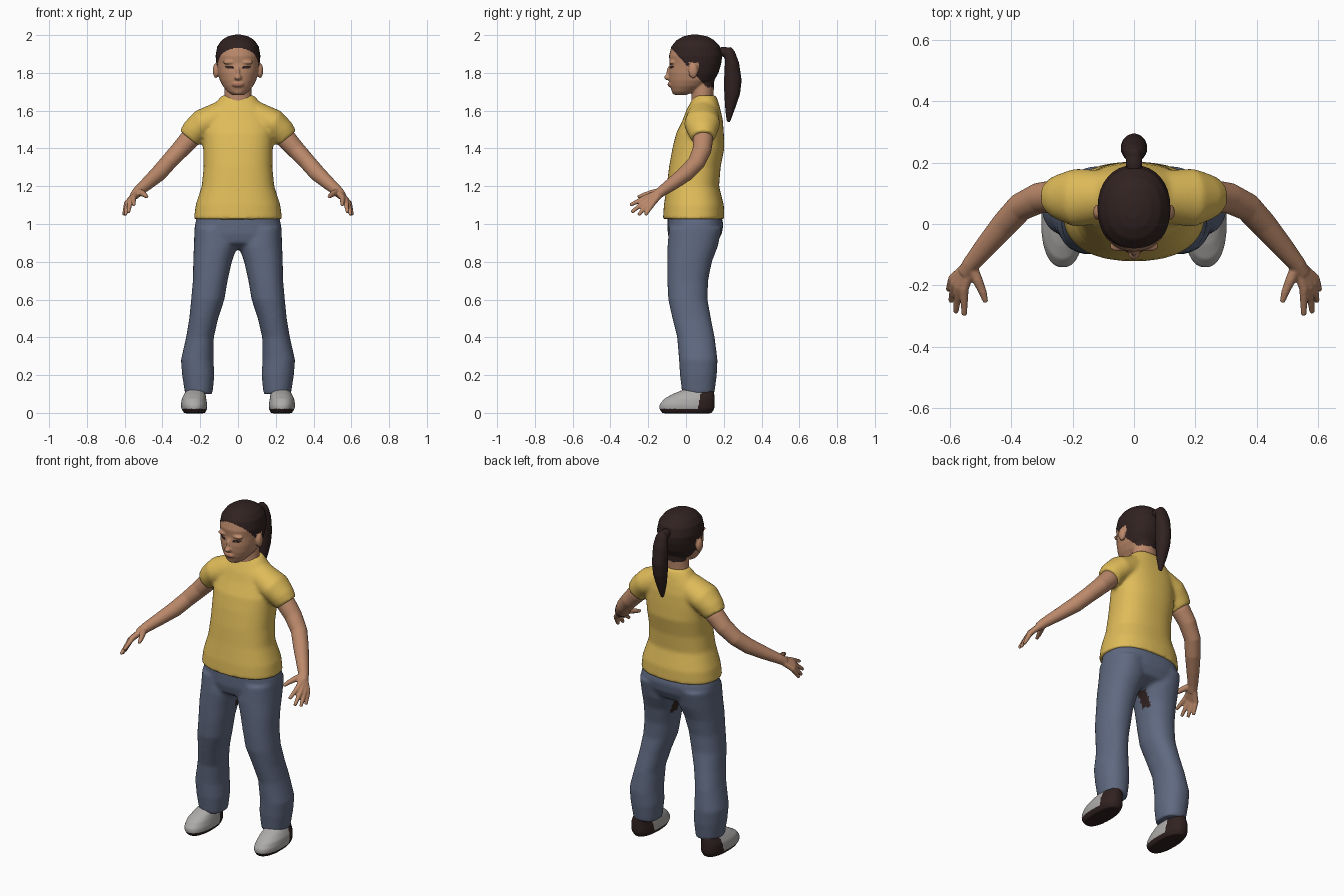
import bpy, bmesh, math
from mathutils import Vector, Matrix

cube = bpy.data.objects.get("Cube")
if cube:
    bpy.data.objects.remove(cube, do_unlink=True)


def material(name, color):
    mat = bpy.data.materials.new(name)
    mat.use_nodes = True
    mat.diffuse_color = (*color, 1)
    mat.node_tree.nodes["Principled BSDF"].inputs["Base Color"].default_value = (*color, 1)
    return mat


skin = material("skin", (.50, .25, .145))
lip = material("lip", (.40, .17, .11))
dark = material("dark_brown", (.030, .016, .015))
yellow = material("shirt_yellow", (.74, .50, .10))
denim = material("denim_blue", (.115, .143, .22))
grey = material("shoe_grey", (.42, .41, .40))


def signed_power(value, power):
    return math.copysign(abs(value) ** power, value)


def loft(bm, rings, side=1, upright=False, power=2.0, sides=32):
    """Closed tube through rings of (x, y, z, radius a, radius b)."""
    centres = [Vector(r[:3]) for r in rings]
    loops = []
    for i, ring in enumerate(rings):
        tangent = centres[min(i + 1, len(rings) - 1)] - centres[max(i - 1, 0)]
        if upright:
            tangent = Vector((0, 0, 1))
        tangent.normalize()
        across = Vector((0, 1, 0)).cross(tangent).normalized()
        other = tangent.cross(across)
        loop = []
        for k in range(sides):
            angle = math.tau * k / sides
            p = (centres[i] + across * ring[3] * signed_power(math.cos(angle), 2 / power)
                 + other * ring[4] * signed_power(math.sin(angle), 2 / power))
            loop.append(bm.verts.new((p.x * side, p.y, p.z)))
        loops.append(loop)
    for low, high in zip(loops, loops[1:]):
        for k in range(sides):
            n = (k + 1) % sides
            bm.faces.new((low[k], low[n], high[n], high[k]))
    bm.faces.new(loops[0])
    bm.faces.new(loops[-1])


def box_rings(rows):
    """Turn (x min, x max, y min, y max, z) extents into rings."""
    return [((a + b) / 2, (c + d) / 2, z, (b - a) / 2, (d - c) / 2) for a, b, c, d, z in rows]


def centred(rows):
    return box_rings([(-w, w, c, d, z) for w, c, d, z in rows])


def ball(bm, centre, size):
    matrix = Matrix.Translation(centre) @ Matrix.Diagonal((*size, 1))
    bmesh.ops.create_uvsphere(bm, u_segments=24, v_segments=16, radius=1, matrix=matrix)


def finish(name, bm, materials, voxel, smooth, rule=None):
    """Fuse the pieces into one smooth skin, then colour faces by rule."""
    bmesh.ops.recalc_face_normals(bm, faces=bm.faces)
    mesh = bpy.data.meshes.new(name)
    bm.to_mesh(mesh)
    bm.free()
    obj = bpy.data.objects.new(name, mesh)
    bpy.context.scene.collection.objects.link(obj)
    remesh = obj.modifiers.new("fuse", 'REMESH')
    remesh.mode = 'VOXEL'
    remesh.voxel_size = voxel
    soften = obj.modifiers.new("soften", 'SMOOTH')
    soften.factor = .5
    soften.iterations = smooth
    graph = bpy.context.evaluated_depsgraph_get()
    fused = bpy.data.meshes.new_from_object(obj.evaluated_get(graph))
    obj.modifiers.clear()
    obj.data = fused
    fused.materials.clear()
    for mat in materials:
        fused.materials.append(mat)
    for face in fused.polygons:
        face.use_smooth = True
        face.material_index = rule(face.center, face.normal) if rule else 0
    return obj


# Head, neck, ears and face
bm = bmesh.new()
loft(bm, centred([(.085, .03, .155, 1.60), (.072, .03, .145, 1.67), (.07, .03, .15, 1.76)]), upright=True)
loft(bm, centred([
    (.032, -.058, .0, 1.683), (.055, -.074, .05, 1.70), (.08, -.084, .11, 1.73),
    (.096, -.090, .15, 1.76), (.107, -.092, .172, 1.80), (.115, -.086, .187, 1.85),
    (.119, -.090, .192, 1.89), (.110, -.078, .18, 1.94), (.087, -.050, .15, 1.973),
    (.055, -.015, .115, 1.993), (.02, .02, .07, 2.002)]), upright=True, power=2.15)
ball(bm, (0, -.096, 1.776), (.019, .02, .015))
ball(bm, (0, -.086, 1.80), (.011, .018, .035))
ball(bm, (0, -.082, 1.738), (.032, .016, .014))
ball(bm, (0, -.055, 1.70), (.03, .02, .016))
for s in (1, -1):
    ball(bm, (s * .117, .038, 1.812), (.016, .025, .04))
    ball(bm, (s * .045, -.072, 1.856), (.035, .018, .011))


def head_color(c, n):
    x = abs(c.x)
    ear = x > .112 and abs(c.y - .038) < .03 and abs(c.z - 1.812) < .043
    if c.z > max(1.845 - 1.1 * c.y, 1.725) and not ear:
        return 1
    if c.y < 0 and .022 < x < .068 and abs(c.z - 1.83 - .1 * (x - .045)) < .0065:
        return 1
    if c.y < -.06 and x < .03 and abs(c.z - 1.738) < .009:
        return 2
    return 0


finish("head", bm, [skin, dark, lip], .005, 3, head_color)

# Ponytail and its tie
bm = bmesh.new()
ball(bm, (0, .20, 1.912), (.028, .045, .026))
loft(bm, [(0, .226, 1.935, .015, .015), (0, .232, 1.905, .035, .028), (0, .243, 1.85, .043, .038),
          (0, .248, 1.76, .043, .047), (0, .244, 1.69, .040, .042), (0, .234, 1.62, .030, .028),
          (0, .224, 1.54, .010, .010)])
finish("ponytail", bm, [dark], .007, 2)

# Shirt with short sleeves
bm = bmesh.new()
loft(bm, centred([
    (.234, -.122, .203, 1.025), (.224, -.117, .20, 1.10), (.192, -.102, .175, 1.20),
    (.182, -.090, .183, 1.30), (.184, -.072, .203, 1.40), (.187, -.052, .20, 1.48),
    (.178, -.018, .195, 1.55), (.152, .003, .183, 1.605), (.115, .025, .172, 1.645),
    (.086, .045, .158, 1.68)]), upright=True, power=2.35, sides=48)
for s in (1, -1):
    loft(bm, [(.09, .09, 1.565, .085, .085), (.19, .085, 1.53, .077, .095),
              (.232, .088, 1.488, .071, .078), (.258, .09, 1.455, .063, .064)], s)
finish("shirt", bm, [yellow], .01, 5)

# Trousers: hips and two flared legs
bm = bmesh.new()
loft(bm, centred([
    (.18, -.03, .09, .865), (.218, -.085, .165, .90), (.228, -.097, .19, .95),
    (.227, -.097, .198, 1.0), (.215, -.098, .185, 1.05)]), upright=True, power=2.5, sides=48)
for s in (1, -1):
    loft(bm, box_rings([
        (.135, .28, -.02, .15, .10), (.125, .296, -.032, .163, .20), (.130, .302, -.037, .167, .28),
        (.128, .275, -.047, .152, .40), (.105, .258, -.072, .132, .50), (.072, .248, -.094, .114, .60),
        (.055, .239, -.099, .117, .70), (.033, .237, -.099, .137, .80), (.004, .234, -.098, .168, .88),
        (.02, .230, -.09, .19, .98)]), s, upright=True, power=2.2)


def trouser_color(c, n):
    inner = n.x * c.x < 0 and abs(c.x) < .055
    return 1 if inner and .77 < c.z < .86 and abs(c.y - .05) < .03 else 0


finish("trousers", bm, [denim, dark], .01, 5, trouser_color)

# Arms with hands, and shoes, one per side
FINGERS = [((.553, -.212, 1.140), (.552, -.297, 1.100)), ((.570, -.207, 1.127), (.580, -.288, 1.062)),
           ((.583, -.195, 1.115), (.596, -.252, 1.047)), ((.590, -.178, 1.107), (.604, -.215, 1.047))]


def shoe_color(c, n):
    return 1 if c.z < .022 or c.y > .07 + .2 * (c.z - .06) else 0


for s, label in ((1, "left"), (-1, "right")):
    bm = bmesh.new()
    loft(bm, [(.22, .09, 1.49, .05, .05), (.26, .09, 1.445, .053, .053), (.31, .084, 1.39, .048, .050),
              (.37, .055, 1.325, .044, .046), (.42, .0, 1.268, .043, .043), (.48, -.07, 1.215, .035, .036),
              (.53, -.13, 1.172, .028, .028), (.55, -.16, 1.15, .024, .026)], s)
    for knuckle, tip in FINGERS:
        middle = (Vector(knuckle) + Vector(tip)) / 2
        loft(bm, [(.53, -.13, 1.17, .02, .02), (*knuckle, .0155, .0155),
                  (*middle, .0125, .0125), (*tip, .009, .009)], s, sides=12)
    # Thumb
    loft(bm, [(.53, -.135, 1.172, .02, .02), (.508, -.185, 1.163, .017, .017),
              (.492, -.222, 1.153, .0135, .0135), (.482, -.255, 1.143, .009, .009)], s, sides=12)
    finish(label + "_arm", bm, [skin], .005, 3)

    bm = bmesh.new()
    loft(bm, box_rings([
        (.175, .285, -.125, .135, -.002), (.163, .30, -.142, .15, .022), (.163, .302, -.14, .152, .045),
        (.168, .298, -.115, .152, .075), (.172, .285, -.07, .150, .10), (.175, .27, -.01, .145, .125)]),
        s, upright=True, power=2.3)
    finish(label + "_shoe", bm, [grey, dark], .006, 3, shoe_color)
